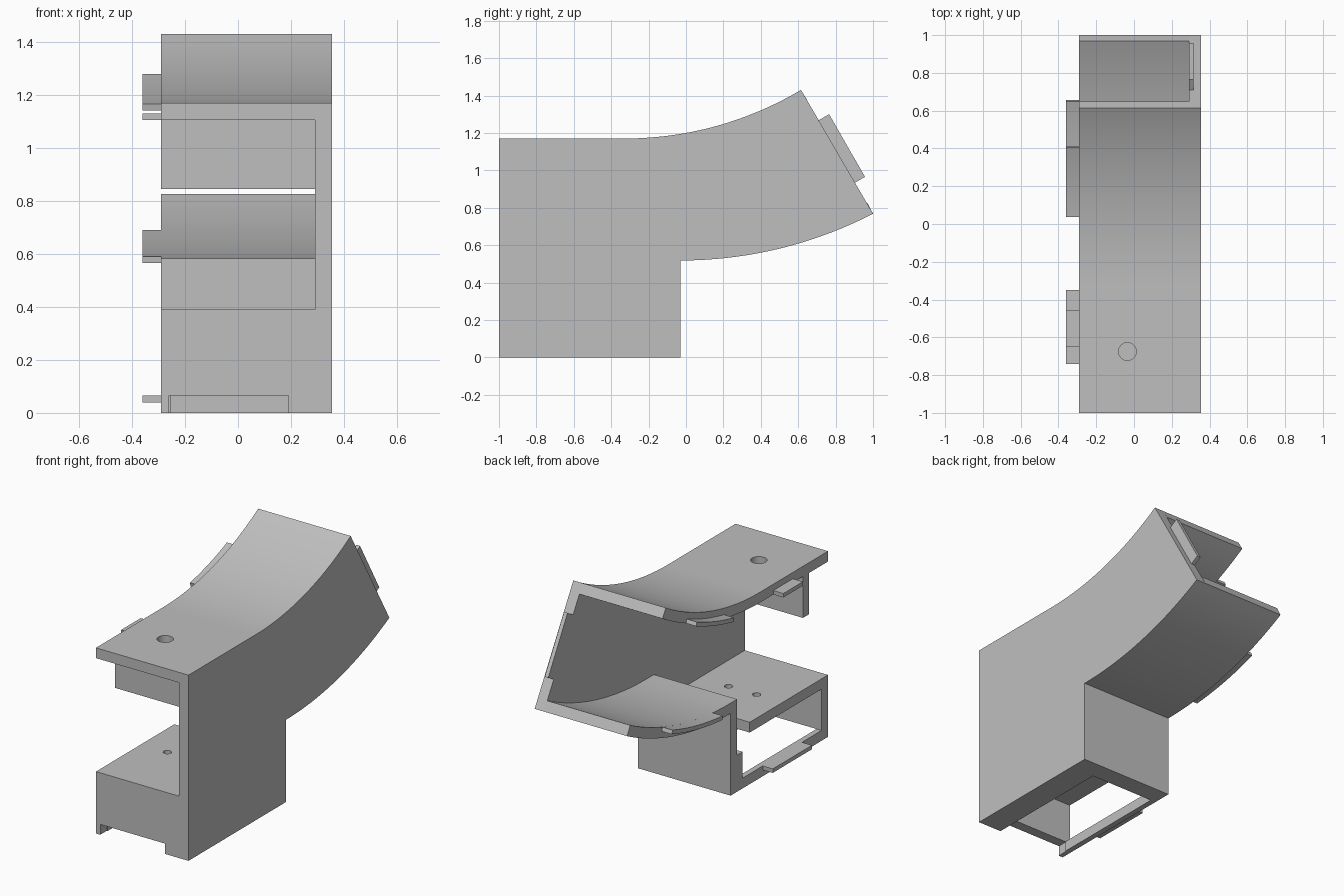
import bpy, bmesh
from math import sin, cos, radians

if "Cube" in bpy.data.objects:
    bpy.data.objects.remove(bpy.data.objects["Cube"])

grey = bpy.data.materials.new("plain_grey")
grey.use_nodes = True
grey.diffuse_color = (0.52, 0.52, 0.52, 1)
grey.node_tree.nodes["Principled BSDF"].inputs["Base Color"].default_value = grey.diffuse_color

OPEN, INNER, OUTER = -0.29, 0.29, 0.355   # open edge, wall inside, wall outside
T = 0.065                                 # shell thickness
UP = (-0.33, 3.017, 1.847, 30.77)         # upper bend: centre y, z, radius, end angle
LOW = (-0.03, 2.765, 2.247, 27.28)        # lower bend


def arc(bend, offset, start=0, end=None, steps=28):
    cy, cz, r, full = bend
    end = full if end is None else end
    angles = [radians(start + (end - start) * i / steps) for i in range(steps + 1)]
    return [(cy + (r + offset) * sin(a), cz - (r + offset) * cos(a)) for a in angles]


def extrude(name, points, x0, x1):
    """Solid from a side profile of (y, z) points."""
    bm = bmesh.new()
    face = bm.faces.new([bm.verts.new((x0, y, z)) for y, z in points])
    grown = bmesh.ops.extrude_face_region(bm, geom=[face])
    moved = [g for g in grown["geom"] if isinstance(g, bmesh.types.BMVert)]
    bmesh.ops.translate(bm, verts=moved, vec=(x1 - x0, 0, 0))
    bmesh.ops.recalc_face_normals(bm, faces=bm.faces)
    mesh = bpy.data.meshes.new(name)
    bm.to_mesh(mesh)
    bm.free()
    mesh.materials.append(grey)
    obj = bpy.data.objects.new(name, mesh)
    bpy.context.collection.objects.link(obj)
    return obj


def box(name, x, y, z):
    return extrude(name, [(y[0], z[0]), (y[1], z[0]), (y[1], z[1]), (y[0], z[1])], *x)


def select(obj):
    bpy.ops.object.select_all(action="DESELECT")
    obj.select_set(True)
    bpy.context.view_layer.objects.active = obj


def cut(obj, cutter):
    select(obj)
    mod = obj.modifiers.new("cut", "BOOLEAN")
    mod.operation = "DIFFERENCE"
    mod.solver = "EXACT"
    mod.object = cutter
    bpy.ops.object.modifier_apply(modifier=mod.name)
    bpy.data.objects.remove(cutter)


def drill(obj, x, y, z, radius):
    bpy.ops.mesh.primitive_cylinder_add(vertices=32, radius=radius, depth=0.2, location=(x, y, z))
    cutter = bpy.context.object
    cutter.data.materials.append(grey)
    cut(obj, cutter)


# Full side wall
wall = extrude("side_wall", [(-1, 0), (-0.03, 0)] + arc(LOW, 0) + arc(UP, 0)[::-1] + [(-1, 1.17)],
               INNER, OUTER)

# Top plate, flat then bending upward, with a round hole
top = extrude("top_plate", [(-1, 1.17)] + arc(UP, 0) + arc(UP, T)[::-1] + [(-1, 1.17 - T)], OPEN, INNER)
drill(top, -0.035, -0.675, 1.14, 0.047)

# Lower bent plate and the back wall beneath it
lower = extrude("lower_plate", arc(LOW, 0) + arc(LOW, -T)[::-1], OPEN, INNER)
box("back_wall", (OPEN, INNER), (-0.03 - T, -0.03), (0, 0.583))
box("back_wall_step", (OPEN, INNER), (-0.15, -0.03 - T), (0, 0.23))

# Front wall with a low notch
front = box("front_wall", (OPEN, INNER), (-1, -1 + T), (0, 0.39))
cut(front, box("notch", (-0.26, 0.19), (-1.1, -0.9), (-0.1, T)))

# Floor rails either side of the open bottom
box("open_side_rail", (OPEN, -0.255), (-1 + T, -0.15), (0, T))
box("wall_side_rail", (0.19, INNER), (-1 + T, -0.15), (0, T))

# Shelf with two small holes
shelf = box("shelf", (OPEN, INNER), (-1 + T, -0.22), (0.39 - T, 0.39))
for x in (-0.107, 0.088):
    drill(shelf, x, -0.55, 0.36, 0.024)

# Divider hanging from the top plate
box("hanging_divider", (OPEN, INNER), (-0.81, -0.75), (0.845, 1.17 - T))

# Tongue on the slanted end of the wall
extrude("end_tongue", [(0.705, 1.265), (0.765, 1.3), (0.957, 0.965), (0.9, 0.932)], INNER, 0.315)

# Locking tabs on the open side
TAB = (-0.36, OPEN)
box("bottom_tab", TAB, (-0.74, -0.35), (0.04, T))
box("top_tab", TAB, (-0.65, -0.455), (1.105, 1.13))
upper_tab = extrude("upper_bent_tab", arc(UP, 0.04, 11.2, 22.9) + arc(UP, T, 11.2, 22.9)[::-1], *TAB)
lower_tab = extrude("lower_bent_tab", arc(LOW, -0.04, 4.7, 18.1) + arc(LOW, -T, 4.7, 18.1)[::-1], *TAB)

# Smooth the bends and holes, keep the corners crisp
for obj in (wall, top, lower, shelf, upper_tab, lower_tab):
    select(obj)
    bpy.ops.object.shade_smooth_by_angle(angle=radians(25))
